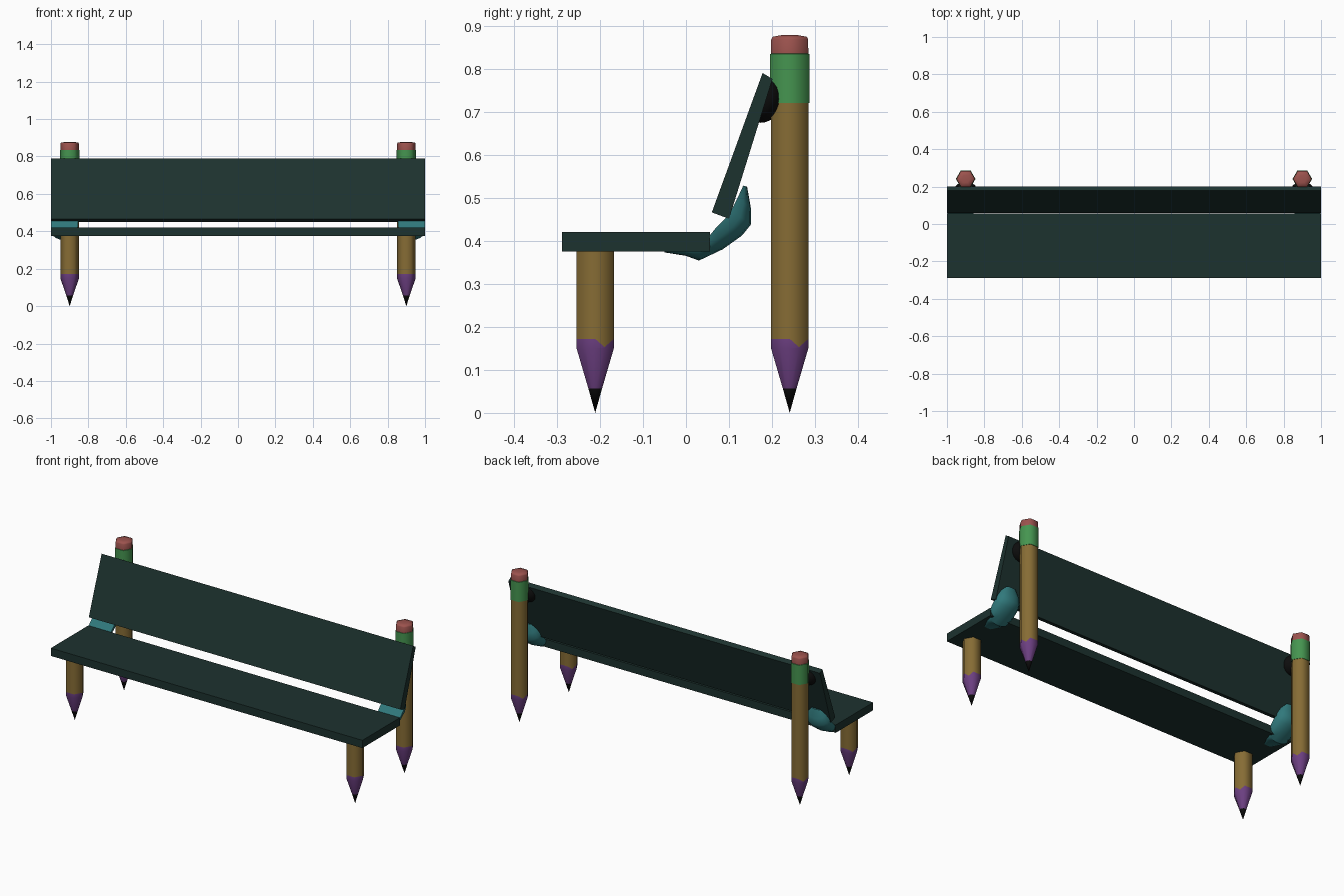
import bpy, bmesh
from math import sin, cos, pi, radians, atan2
from mathutils import Matrix, Vector

if "Cube" in bpy.data.objects:
    bpy.data.objects.remove(bpy.data.objects["Cube"])


def material(name, rgb):
    m = bpy.data.materials.new(name)
    m.diffuse_color = (*rgb, 1)
    m.use_nodes = True
    m.node_tree.nodes["Principled BSDF"].inputs["Base Color"].default_value = m.diffuse_color
    return m


BOARD = material("dark_green", (0.012, 0.032, 0.028))
TEAL = material("teal", (0.03, 0.19, 0.20))
BLACK = material("black", (0.004, 0.004, 0.004))
PURPLE = material("purple", (0.15, 0.05, 0.22))
WOOD = material("ochre", (0.24, 0.15, 0.035))
GREEN = material("green", (0.06, 0.30, 0.08))
PINK = material("eraser_pink", (0.33, 0.085, 0.075))


def finish(bm, name, mats, angle=None):
    bmesh.ops.recalc_face_normals(bm, faces=bm.faces)
    me = bpy.data.meshes.new(name)
    bm.to_mesh(me)
    bm.free()
    ob = bpy.data.objects.new(name, me)
    bpy.context.collection.objects.link(ob)
    for m in mats:
        me.materials.append(m)
    if angle:
        bpy.ops.object.select_all(action='DESELECT')
        ob.select_set(True)
        bpy.context.view_layer.objects.active = ob
        bpy.ops.object.shade_smooth_by_angle(angle=radians(angle))
    return ob


def plank(name, profile):
    """Extrude a side profile (y, z) across the bench length."""
    bm = bmesh.new()
    a, b = [[bm.verts.new((x, y, z)) for y, z in profile] for x in (-1, 1)]
    bm.faces.new(a)
    bm.faces.new(b)
    n = len(profile)
    for i in range(n):
        j = (i + 1) % n
        bm.faces.new((a[i], a[j], b[j], b[i]))
    return finish(bm, name, [BOARD])


def pencil(name, x, y, rings):
    """Hexagonal pencil; rings are (z, radius, material index of band below)."""
    bm = bmesh.new()
    prev = None
    for z, r, mat in rings:
        ring = []
        for k in range(12):
            a = k * pi / 6
            rr = r * (cos(pi / 6) if k % 2 else 1)
            dip = 0.019 if z == 0.172 and k in (1, 5) else 0
            ring.append(bm.verts.new((x + rr * cos(a), y + rr * sin(a), z - dip)))
        if prev is None:
            tip = bm.verts.new((x, y, 0))
        for k in range(12):
            j = (k + 1) % 12
            f = bm.faces.new((tip, ring[k], ring[j]) if prev is None
                             else (prev[k], prev[j], ring[j], ring[k]))
            f.material_index = mat
        prev = ring
    bm.faces.new(prev).material_index = rings[-1][2]
    return finish(bm, name, [BLACK, PURPLE, WOOD, GREEN, PINK], 62)


def bracket(name, x):
    """Curved bracket: flat inside, rounded outside, tapering at both ends."""
    # inner y, inner z, outer y, outer z, half width
    stations = [(-.05, .378, -.05, .373, .025), (0, .385, 0, .365, .053),
                (.045, .40, .03, .354, .068), (.068, .428, .085, .38, .072),
                (.09, .45, .13, .412, .072), (.105, .47, .151, .438, .068),
                (.12, .50, .151, .475, .055), (.133, .528, .142, .526, .028)]
    bm = bmesh.new()
    rows = []
    for iy, iz, oy, oz, w in stations:
        row = []
        for k in range(9):
            a = pi * k / 8
            s = sin(a) ** 0.8 if 0 < k < 8 else 0
            row.append(bm.verts.new((x + w * cos(a), iy + (oy - iy) * s, iz + (oz - iz) * s)))
        rows.append(row)
    for p, q in zip(rows, rows[1:]):
        for k in range(9):
            j = (k + 1) % 9
            bm.faces.new((p[k], p[j], q[j], q[k]))
    bm.faces.new(rows[0])
    bm.faces.new(rows[-1])
    return finish(bm, name, [TEAL], 40)


def mount(name, x):
    """Rounded pad joining the backrest to the post."""
    bm = bmesh.new()
    bmesh.ops.create_uvsphere(bm, u_segments=20, v_segments=12, radius=1)
    bmesh.ops.bisect_plane(bm, geom=bm.verts[:] + bm.edges[:] + bm.faces[:],
                           plane_co=(0, 0, 0), plane_no=(0, -1, 0), clear_outer=True)
    bmesh.ops.holes_fill(bm, edges=[e for e in bm.edges if e.is_boundary])
    bm.transform(Matrix.Translation((x, 0.181, 0.727))
                 @ Matrix.Rotation(-atan2(0.118, 0.325), 4, 'X')
                 @ Matrix.Diagonal((0.062, 0.043, 0.054, 1)))
    return finish(bm, name, [BLACK], 40)


# Boards
plank("seat", [(-.288, .375), (.056, .375), (.056, .42), (-.288, .42)])
plank("backrest", [(.06, .466), (.10, .451), (.218 - .017, .776), (.178, .79)])

# Pencil legs, brackets and mounts on both sides
R = 0.05
point = [(.057, .0185, 0), (.15, R, 1), (.172, R, 1)]
for side, s in (("left", -1), ("right", 1)):
    pencil("front_leg_" + side, s * 0.9, -0.211, point + [(.376, R, 2)])
    pencil("back_post_" + side, s * 0.9, 0.241, point + [
        (.72, R, 2), (.7201, .0525, 3), (.834, .0525, 3), (.835, R, 3),
        (.868, .0495, 4), (.874, .046, 4), (.878, .022, 4)])
    bracket("seat_bracket_" + side, s * 0.928)
    mount("backrest_mount_" + side, s * 0.9)
